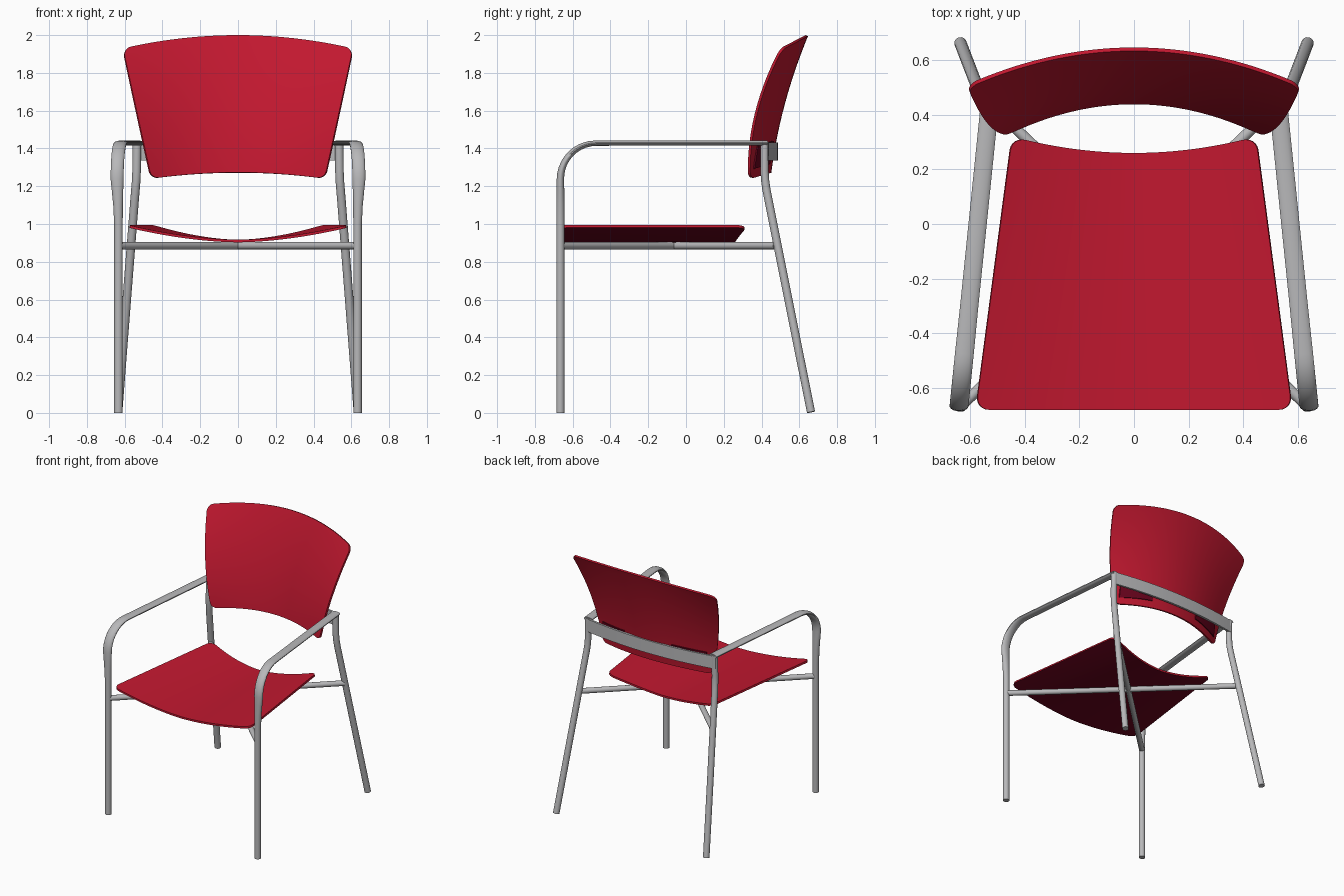
import bpy, bmesh, math
from mathutils import Vector

if "Cube" in bpy.data.objects:
    bpy.data.objects.remove(bpy.data.objects["Cube"])


def material(name, rgb):
    m = bpy.data.materials.new(name)
    m.diffuse_color = (*rgb, 1)
    m.use_nodes = True
    m.node_tree.nodes["Principled BSDF"].inputs["Base Color"].default_value = m.diffuse_color
    return m


RED = material("red plastic", (0.54, 0.009, 0.029))
MAROON = material("dark red underside", (0.14, 0.001, 0.012))
GREY = material("grey metal", (0.48, 0.48, 0.49))


def smooth(ob, angle=40):
    bpy.ops.object.select_all(action='DESELECT')
    bpy.context.view_layer.objects.active = ob
    ob.select_set(True)
    bpy.ops.object.shade_smooth_by_angle(angle=math.radians(angle))


def finish(bm, name, *mats):
    mesh = bpy.data.meshes.new(name)
    bm.to_mesh(mesh)
    bm.free()
    ob = bpy.data.objects.new(name, mesh)
    bpy.context.collection.objects.link(ob)
    for m in mats:
        mesh.materials.append(m)
    smooth(ob)
    return ob


def skin(rings, bm):
    """Join closed rings of vertices into a capped tube."""
    n = len(rings[0])
    for r, q in zip(rings, rings[1:]):
        for j in range(n):
            k = (j + 1) % n
            bm.faces.new((r[j], r[k], q[k], q[j]))
    bm.faces.new(rings[0])
    bm.faces.new(rings[-1])
    bmesh.ops.recalc_face_normals(bm, faces=bm.faces)


def sweep(name, path, ref, sides=16):
    """Sweep an oval (or a rectangle if sides is 4); path = (point, half along ref, half across)."""
    bm = bmesh.new()
    rings = []
    pts = [Vector(p[0]) for p in path]
    k = math.sqrt(2) if sides == 4 else 1
    for i, (_, a, b) in enumerate(path):
        t = (pts[min(i + 1, len(pts) - 1)] - pts[max(i - 1, 0)]).normalized()
        side = (ref - t * t.dot(ref)).normalized()
        nor = t.cross(side)
        ring = []
        for j in range(sides):
            g = 2 * math.pi * (j + 0.5) / sides
            ring.append(bm.verts.new(pts[i] + side * a * k * math.cos(g) + nor * b * k * math.sin(g)))
        rings.append(ring)
    skin(rings, bm)
    return finish(bm, name, GREY)


def shell(name, surface, w0, w1, length, radius, thick, under):
    """Tapered curved panel with rounded corners; surface(u, v, x) gives the point."""
    arc = [radius * (1 - math.cos(math.pi / 2 * i / 6)) for i in range(7)]
    mid = [radius + (length - 2 * radius) * i / 12 for i in range(1, 12)]
    rows = arc + mid + [length - d for d in reversed(arc)]
    bm = bmesh.new()
    grid = []
    for d in rows:
        v = d / length
        full = w0 + (w1 - w0) * v
        e = max(0, radius - min(d, length - d))
        half = full - radius + math.sqrt(max(0, radius ** 2 - e ** 2))
        line = []
        for i in range(33):
            x = half * (i / 16 - 1)
            line.append(bm.verts.new(surface(x / full, v, x)))
        grid.append(line)
    for r, q in zip(grid, grid[1:]):
        for i in range(32):
            bm.faces.new((r[i], r[i + 1], q[i + 1], q[i]))
    ob = finish(bm, name, RED, under)
    mod = ob.modifiers.new("thickness", 'SOLIDIFY')
    mod.thickness = thick
    mod.offset = -1
    mod.material_offset = 1
    bpy.ops.object.modifier_apply(modifier=mod.name)
    smooth(ob)
    return ob


# Seat: dished across, hollow rear edge, dark underneath
def seat_point(u, v, x):
    rear = 0.32 - 0.06 * (1 - u * u)
    return (x, -0.68 + (rear + 0.68) * v, 0.917 + 0.077 * abs(u) ** 1.75)


shell("seat", seat_point, 0.578, 0.445, 1.0, 0.05, 0.014, MAROON)


# Backrest: wrapped around the sitter and flaring backwards at the top
def back_point(u, v, x):
    centre = 0.438 + 0.09 * v + 0.105 * v * v
    edge = 0.328 - 0.025 * v + 0.195 * v * v
    low = 1.24 + 0.033 * (1 - u * u)
    high = 1.93 + 0.07 * (1 - u * u)
    return (x, centre + (edge - centre) * u * u, low + (high - low) * v)


shell("backrest", back_point, 0.458, 0.608, 0.69, 0.04, 0.014, RED)

X, Z = Vector((1, 0, 0)), Vector((0, 0, 1))
for s, label in ((-1, "left"), (1, "right")):
    # Front leg bending into the flattened armrest
    path = [((s * 0.633, -0.665, z), 0.023, 0.022) for z in (0, 0.6, 1.0)]
    path += [((s * 0.635, -0.665, 1.1), 0.026, 0.022), ((s * 0.638, -0.665, 1.18), 0.031, 0.021)]
    for i in range(11):
        g = math.pi / 2 * i / 10
        y = -0.475 - 0.19 * math.cos(g)
        path.append(((s * (0.64 - 0.102 * (y + 0.665)), y, 1.238 + 0.19 * math.sin(g)),
                     0.035, 0.020 - 0.006 * i / 10))
    path += [((s * (0.64 - 0.102 * (y + 0.665)), y, 1.428), 0.034, 0.014) for y in (-0.3, 0, 0.3, 0.43)]
    sweep(label + " front leg and armrest", path, X)

    # Rear leg, raked below and upright at the top
    sweep(label + " rear leg", [
        ((s * p[0], p[1], p[2]), 0.023, 0.022) for p in (
            (0.635, 0.662, 0.004), (0.592, 0.55, 0.56), (0.548, 0.438, 1.12), (0.543, 0.426, 1.18),
            (0.539, 0.419, 1.23), (0.537, 0.416, 1.28), (0.535, 0.417, 1.435))], X)

    # Diagonal rail under the seat
    sweep(label + " diagonal rail", [((s * 0.63, -0.663, 0.885), 0.02, 0.02),
                                     ((-s * 0.565, 0.475, 0.885), 0.02, 0.02)], Z)

    # Dark mounting pad on the rear of the backrest, behind the band
    bm = bmesh.new()
    rings = []
    for i in range(9):
        x = s * (0.2 + 0.24 * i / 8)
        ring = []
        for v, depth in ((0.07, 0.008), (0.07, 0.022), (0.24, 0.022), (0.24, 0.008)):
            p = Vector(back_point(x / (0.458 + 0.15 * v), v, x))
            ring.append(bm.verts.new(p + Vector((0, depth, 0))))
        rings.append(ring)
    skin(rings, bm)
    finish(bm, label + " backrest mount", MAROON)

# Curved band behind the backrest
sweep("back support band", [
    ((x, 0.478 - 0.172 * x * x, 1.383), 0.048, 0.008)
    for x in (0.55 * (i / 12 - 1) for i in range(25))], Z, sides=4)
